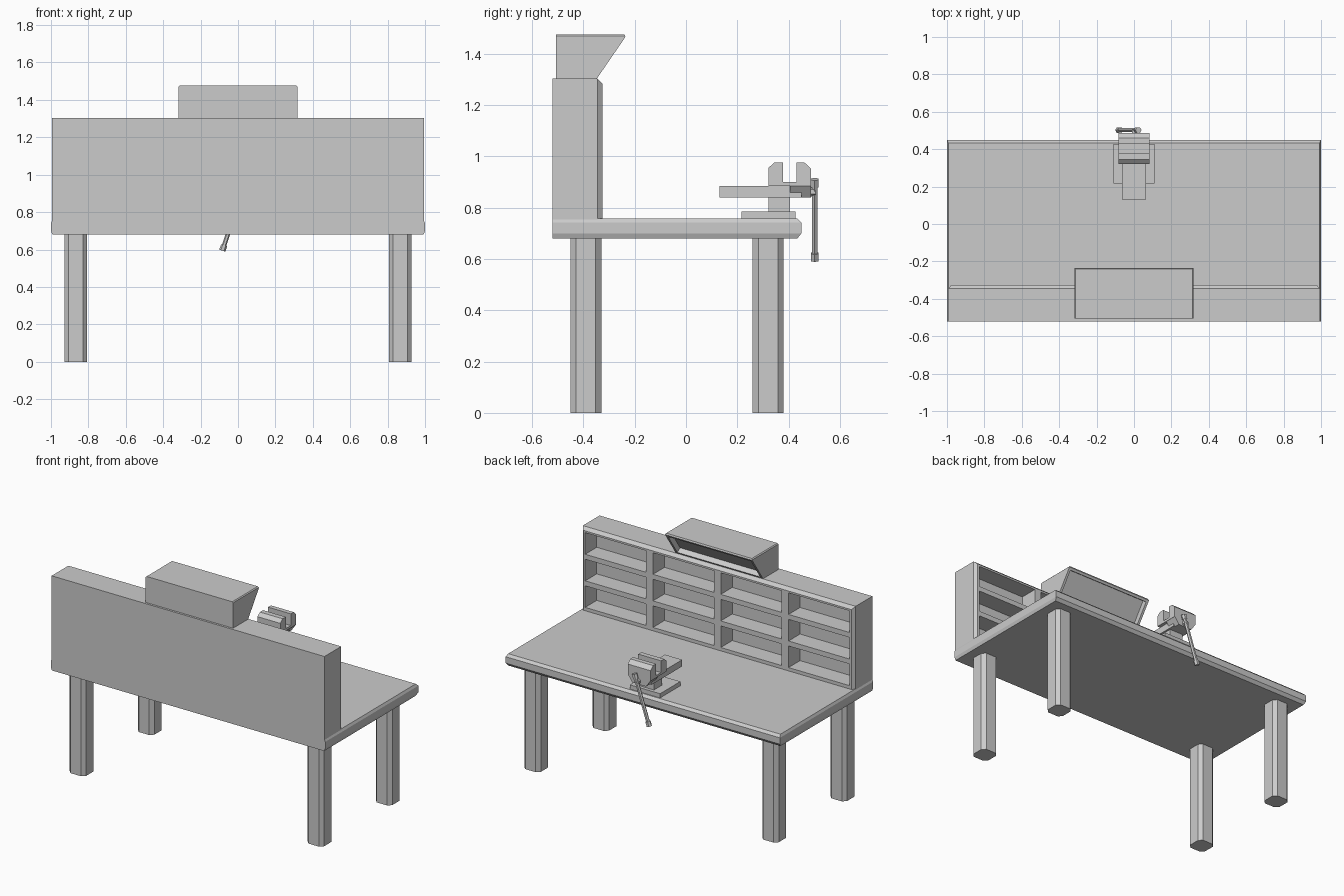
import bpy, bmesh, math
from mathutils import Matrix, Vector

if "Cube" in bpy.data.objects:
    bpy.data.objects.remove(bpy.data.objects["Cube"])


def finish(name, bm):
    bmesh.ops.recalc_face_normals(bm, faces=bm.faces[:])
    me = bpy.data.meshes.new(name)
    bm.to_mesh(me)
    bm.free()
    ob = bpy.data.objects.new(name, me)
    bpy.context.collection.objects.link(ob)
    return ob


def loft(rings):
    """Skin a stack of equal-length rings and cap both ends."""
    bm = bmesh.new()
    vs = [[bm.verts.new(p) for p in r] for r in rings]
    n = len(vs[0])
    for a, b in zip(vs, vs[1:]):
        for i in range(n):
            bm.faces.new((a[i], a[(i + 1) % n], b[(i + 1) % n], b[i]))
    bm.faces.new(vs[0])
    bm.faces.new(vs[-1])
    bmesh.ops.recalc_face_normals(bm, faces=bm.faces[:])
    return bm


def rect_z(x, y0, y1, z):
    return [(-x, y0, z), (x, y0, z), (x, y1, z), (-x, y1, z)]


def box(name, x, y0, y1, z0, z1):
    return finish(name, loft([rect_z(x, y0, y1, z0), rect_z(x, y0, y1, z1)]))


def side_profile(x, yz):
    """Extrude a y-z outline across the width."""
    return loft([[(s * x, y, z) for y, z in yz] for s in (-1, 1)])


def push_in(bm, faces, depth):
    """Recess faces straight back along their normals."""
    for f in bmesh.ops.extrude_discrete_faces(bm, faces=faces)["faces"]:
        f.normal_update()
        bmesh.ops.translate(bm, verts=f.verts[:], vec=-f.normal * depth)


# Bench top, chamfered on three sides and flush at the back panel
finish("bench_top", loft([
    rect_z(0.992, -0.52, 0.434, 0.68), rect_z(1.0, -0.52, 0.45, 0.70),
    rect_z(1.0, -0.52, 0.45, 0.742), rect_z(0.992, -0.52, 0.434, 0.758)]))

# Legs with chamfered corners
c, h = 0.022, 0.06
octagon = [(h, h - c), (h - c, h), (c - h, h), (-h, h - c),
           (-h, c - h), (c - h, -h), (h - c, -h), (h, c - h)]
for side, sx in (("left", -1), ("right", 1)):
    for end, cy in (("front", -0.39), ("back", 0.32)):
        finish(f"{end}_{side}_leg", loft(
            [[(sx * 0.867 + x, cy + y, z) for x, y in octagon]
             for z in (0, 0.69)]))

# Pigeonhole cabinet with chamfered rim and 4 x 3 recessed bins
def rect_y(x, z0, z1, y):
    return [(-x, y, z0), (x, y, z0), (x, y, z1), (-x, y, z1)]

bm = loft([rect_y(0.994, 0.70, 1.303, -0.52), rect_y(0.994, 0.70, 1.303, -0.346),
           rect_y(0.977, 0.70, 1.284, -0.326)])
cols = [(cx - 0.222, cx + 0.222) for cx in (-0.741, -0.247, 0.247, 0.741)]
rows = [(z, z + 0.142) for z in (0.78, 0.955, 1.13)]
cuts = [((x, 0, 0), (1, 0, 0)) for p in cols for x in p]
cuts += [((0, 0, z), (0, 0, 1)) for p in rows for z in p]
for co, no in cuts:
    front = [f for f in bm.faces if f.normal.y > 0.9]
    geom = set(front)
    for f in front:
        geom.update(f.edges, f.verts)
    bmesh.ops.bisect_plane(bm, geom=list(geom), plane_co=co, plane_no=no)
    bm.normal_update()
cells = []
for f in bm.faces:
    m = f.calc_center_median()
    if (f.normal.y > 0.9 and any(a < m.x < b for a, b in cols)
            and any(a < m.z < b for a, b in rows)):
        cells.append(f)
push_in(bm, cells, 0.12)
finish("pigeonhole_cabinet", bm)

# Lamp hood with a recessed slanted opening
bm = side_profile(0.318, [(-0.506, 1.29), (-0.357, 1.29), (-0.35, 1.30),
                          (-0.236, 1.466), (-0.24, 1.476), (-0.506, 1.476)])
ends = [e for e in bm.edges if abs(e.verts[0].co.x - e.verts[1].co.x) < 1e-4
        and all(v.co.z > 1.47 for v in e.verts)]
bmesh.ops.bevel(bm, geom=ends, offset=0.006, segments=1, affect='EDGES')
bm.normal_update()
slant = max((f for f in bm.faces if f.normal.y > 0.5 and f.normal.z < -0.2),
            key=lambda f: f.calc_area())
bmesh.ops.inset_region(bm, faces=[slant], thickness=0.016, use_even_offset=True)
push_in(bm, [slant], 0.035)
finish("lamp_hood", bm)

# Vise base, post and slide bar
box("vise_base", 0.11, 0.216, 0.427, 0.75, 0.786)
box("vise_post", 0.05, 0.322, 0.405, 0.78, 0.89)
box("vise_slide", 0.063, 0.13, 0.45, 0.84, 0.884)

# Vise jaws
finish("vise_fixed_jaw", side_profile(0.083, [
    (0.322, 0.885), (0.322, 0.956), (0.346, 0.977), (0.379, 0.977),
    (0.379, 0.90), (0.405, 0.90), (0.405, 0.885)]))
finish("vise_moving_jaw", side_profile(0.083, [
    (0.405, 0.885), (0.405, 0.90), (0.431, 0.90), (0.431, 0.977),
    (0.461, 0.977), (0.487, 0.953), (0.487, 0.885)]))
finish("vise_jaw_body", loft([rect_z(0.05, 0.405, 0.487, 0.84),
                              rect_z(0.083, 0.405, 0.487, 0.887)]))


def rod(name, a, b, r):
    """Six-sided rod between two points."""
    a, b = Vector(a), Vector(b)
    rot = (b - a).to_track_quat('Z', 'Y').to_matrix().to_4x4()
    bm = bmesh.new()
    bmesh.ops.create_cone(bm, cap_ends=True, segments=6, radius1=r, radius2=r,
                          depth=(b - a).length,
                          matrix=Matrix.Translation((a + b) / 2) @ rot)
    return finish(name, bm)


# Vise screw and tilted handle with end caps
low, high = Vector((-0.084, 0.502, 0.594)), Vector((0.024, 0.502, 0.911))
step = (high - low).normalized() * 0.03
rod("vise_screw", (0.005, 0.47, 0.862), (0.005, 0.505, 0.862), 0.018)
rod("vise_handle", low, high, 0.012)
rod("handle_cap_bottom", low, low + step, 0.017)
rod("handle_cap_top", high - step, high, 0.017)
